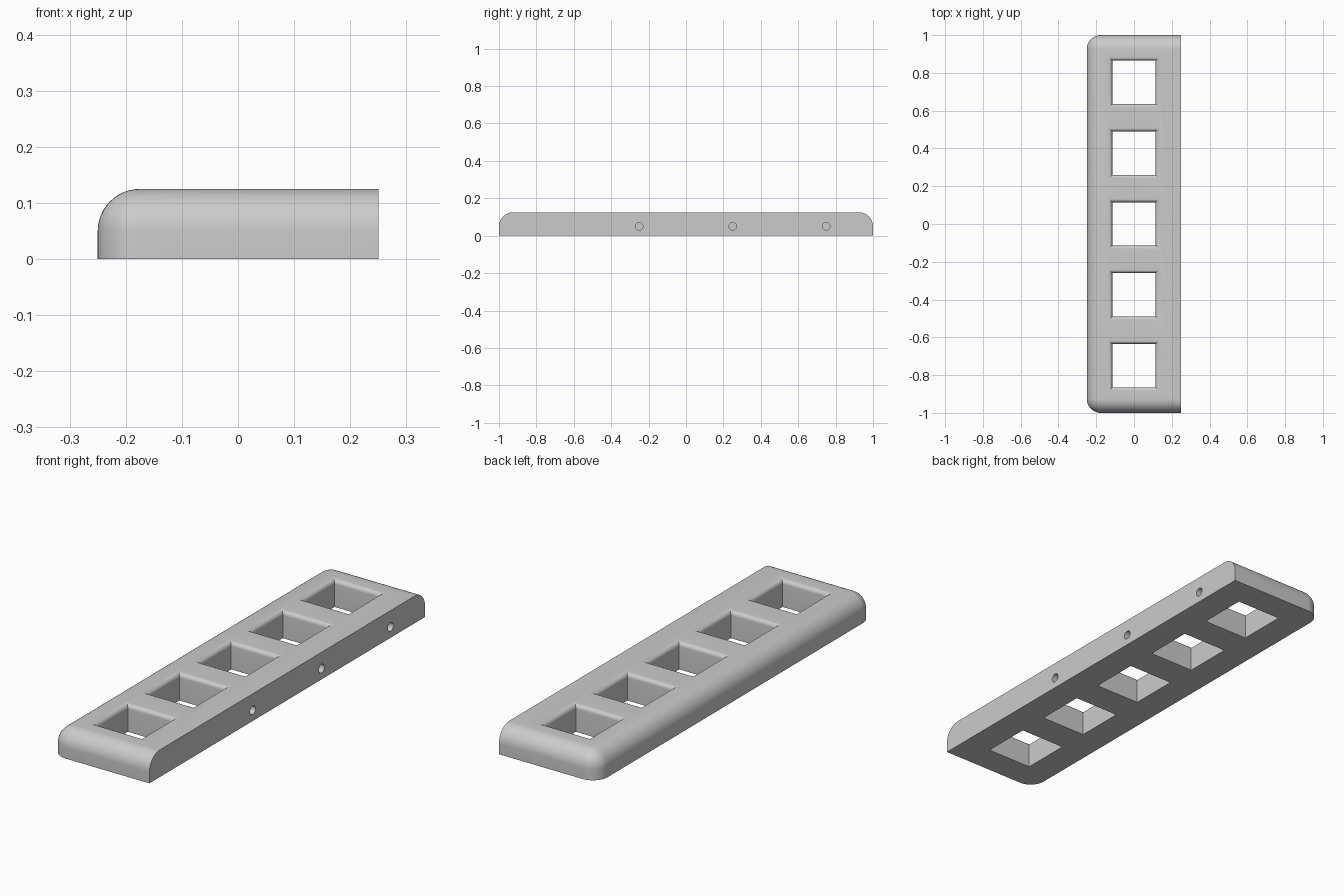
import bpy, bmesh, math
from mathutils import Matrix

HALF_X, HALF_Y, HEIGHT = 0.25, 1.0, 0.125
EDGE_R = 0.075                    # rounding of the outer edges
WINDOW, WINDOW_R = 0.115, 0.02    # half width and lip rounding of the windows
PITCH = 0.375

cube = bpy.data.objects.get("Cube")
if cube:
    bpy.data.objects.remove(cube, do_unlink=True)

grey = bpy.data.materials.new("plain grey")
grey.use_nodes = True
grey.diffuse_color = (0.6, 0.6, 0.6, 1)
grey.node_tree.nodes["Principled BSDF"].inputs["Base Color"].default_value = grey.diffuse_color


def make_object(name, bm):
    bmesh.ops.recalc_face_normals(bm, faces=bm.faces)
    mesh = bpy.data.meshes.new(name)
    bm.to_mesh(mesh)
    bm.free()
    mesh.materials.append(grey)
    obj = bpy.data.objects.new(name, mesh)
    bpy.context.collection.objects.link(obj)
    return obj


def add_window(bm, y):
    """Square shaft whose upper lip flares out in a quarter round."""
    rings = [(WINDOW, -0.05)]
    for i in range(9):
        a = math.pi / 2 * i / 8
        rings.append((WINDOW + WINDOW_R * (1 - math.cos(a)),
                      HEIGHT - WINDOW_R + WINDOW_R * math.sin(a)))
    rings.append((WINDOW + WINDOW_R, HEIGHT + 0.05))
    loops = [[bm.verts.new((sx * w, y + sy * w, z))
              for sx, sy in ((-1, -1), (1, -1), (1, 1), (-1, 1))] for w, z in rings]
    for low, high in zip(loops, loops[1:]):
        for i in range(4):
            j = (i + 1) % 4
            bm.faces.new((low[i], low[j], high[j], high[i]))
    bm.faces.new(loops[0])
    bm.faces.new(loops[-1])


# Bar: rounded on three sides, flat on the joining side
bm = bmesh.new()
bmesh.ops.create_cube(bm, size=1, matrix=Matrix.Translation((0, 0, HEIGHT / 2))
                      @ Matrix.Diagonal((2 * HALF_X, 2 * HALF_Y, HEIGHT, 1)))


def is_rounded(edge):
    a, b = (v.co for v in edge.verts)
    on_top = min(a.z, b.z) > HEIGHT / 2
    on_joint = min(a.x, b.x) > 0
    upright = abs(a.z - b.z) > HEIGHT / 2
    return not on_joint and (on_top or upright)


bmesh.ops.bevel(bm, geom=[e for e in bm.edges if is_rounded(e)], offset=EDGE_R,
                offset_type='OFFSET', segments=12, profile=0.5, affect='EDGES')
bar = make_object("window_bar", bm)

# Five windows
bm = bmesh.new()
for k in range(-2, 3):
    add_window(bm, k * PITCH)
windows = make_object("window_cutter", bm)

# Three blind dowel holes in the joining side
bm = bmesh.new()
for y in (-0.25, 0.25, 0.75):
    bmesh.ops.create_cone(bm, cap_ends=True, segments=32, radius1=0.02, radius2=0.02, depth=0.12,
                          matrix=Matrix.Translation((HALF_X, y, 0.05))
                          @ Matrix.Rotation(math.pi / 2, 4, 'Y'))
dowels = make_object("dowel_hole_cutter", bm)

bpy.ops.object.select_all(action='DESELECT')
bar.select_set(True)
bpy.context.view_layer.objects.active = bar
for cutter in (windows, dowels):
    cut = bar.modifiers.new(cutter.name, 'BOOLEAN')
    cut.operation, cut.solver, cut.object = 'DIFFERENCE', 'EXACT', cutter
    bpy.ops.object.modifier_apply(modifier=cut.name)
    bpy.data.objects.remove(cutter, do_unlink=True)

bpy.ops.object.shade_smooth_by_angle(angle=math.radians(30))
